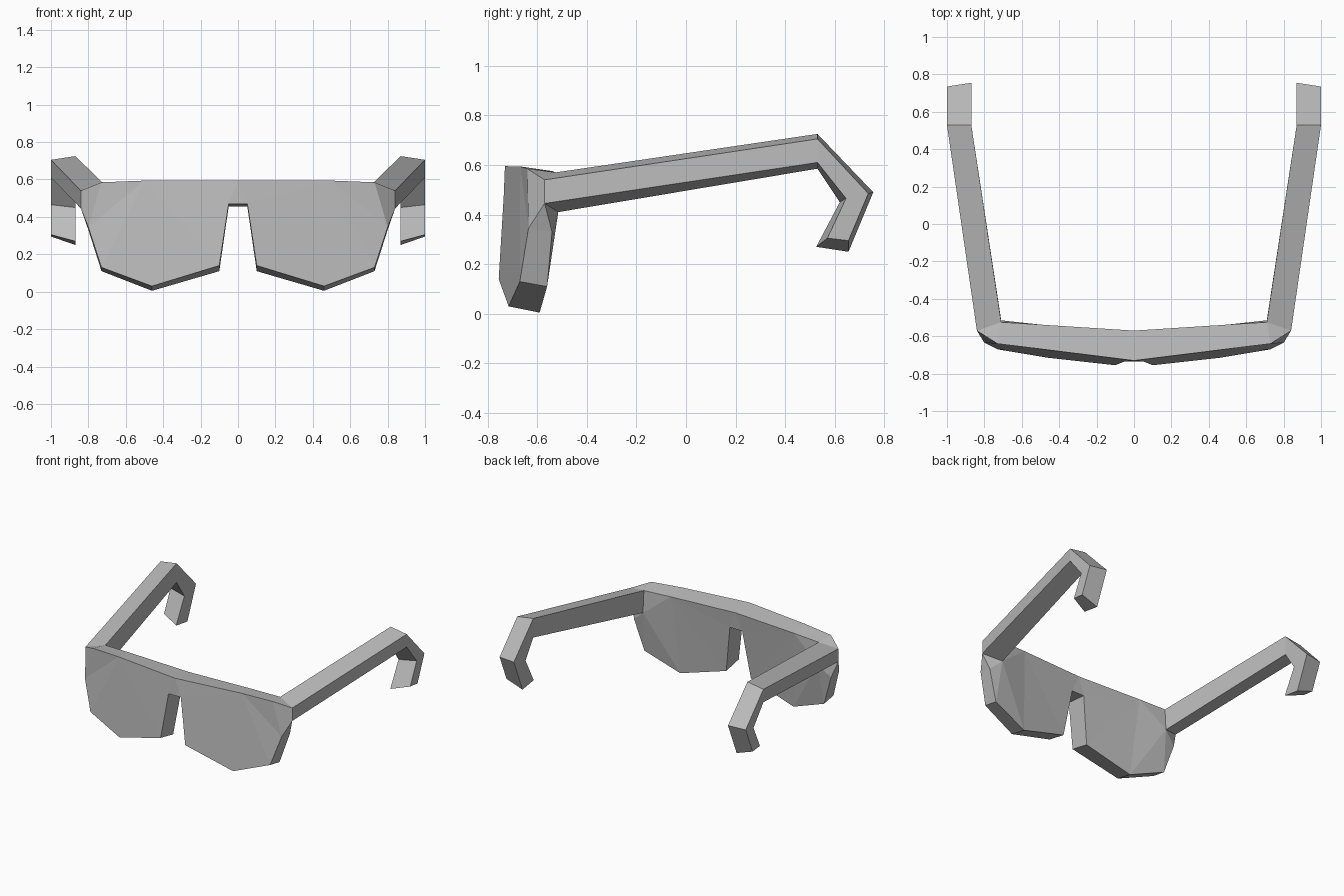
import bpy
import bmesh
from mathutils import Vector

default_cube = bpy.data.objects.get("Cube")
if default_cube:
    bpy.data.objects.remove(default_cube, do_unlink=True)

# One plain grey for everything
grey = bpy.data.materials.new("plain grey")
grey.use_nodes = True
colour = (0.5, 0.5, 0.5, 1.0)
grey.diffuse_color = colour
grey.node_tree.nodes["Principled BSDF"].inputs["Base Color"].default_value = colour


def finish(name, mesh_builder, mirrored):
    """Turn a bmesh into a flat shaded object, optionally mirrored over x."""
    bmesh.ops.recalc_face_normals(mesh_builder, faces=mesh_builder.faces)
    large = [face for face in mesh_builder.faces if len(face.verts) > 4]
    bmesh.ops.triangulate(mesh_builder, faces=large)
    mesh = bpy.data.meshes.new(name)
    mesh_builder.to_mesh(mesh)
    mesh_builder.free()
    mesh.materials.append(grey)
    part = bpy.data.objects.new(name, mesh)
    bpy.context.collection.objects.link(part)
    if mirrored:
        mirror = part.modifiers.new("Mirror", "MIRROR")
        mirror.use_axis[0] = True
        mirror.use_clip = True
        mirror.merge_threshold = 0.001
    return part


# Hinge cross-section, shared by the front frame and the arms:
# outer top, inner top, inner bottom, outer bottom
hinge = [(0.84, -0.57, 0.54), (0.71, -0.525, 0.57),
         (0.71, -0.515, 0.41), (0.84, -0.57, 0.445)]


def build_front_frame():
    # Half outline as (front point, back point) pairs, from the top centre
    # round the lens to the nose notch
    outline = [
        ((0, -0.73, 0.595), (0, -0.57, 0.58)),
        ((0.5, -0.668, 0.594), (0.5, -0.538, 0.575)),
        ((0.73, -0.64, 0.585), hinge[1]),
        ((0.8, -0.635, 0.345), (0.8, -0.54, 0.33)),
        ((0.73, -0.67, 0.13), (0.73, -0.56, 0.11)),
        ((0.46, -0.715, 0.03), (0.46, -0.59, 0.005)),
        ((0.1, -0.755, 0.14), (0.1, -0.61, 0.11)),
        ((0.05, -0.735, 0.47), (0.05, -0.58, 0.455)),
        ((0, -0.735, 0.47), (0, -0.58, 0.455)),
    ]
    bm = bmesh.new()
    front = [bm.verts.new(pair[0]) for pair in outline]
    back = [bm.verts.new(pair[1]) for pair in outline]
    outer_top = bm.verts.new(hinge[0])
    inner_low = bm.verts.new(hinge[2])
    outer_low = bm.verts.new(hinge[3])
    corner, cheek = 2, 3

    # Lens front and back, then the rim joining them
    bm.faces.new(front)
    bm.faces.new(back[:cheek] + [inner_low] + back[cheek:])
    for i in range(len(outline) - 1):
        if i != corner:
            bm.faces.new((front[i], front[i + 1], back[i + 1], back[i]))

    # Bevelled outer corner that carries the hinge
    bm.faces.new((front[corner], outer_top, outer_low, front[cheek]))
    bm.faces.new((front[corner], back[corner], outer_top))
    bm.faces.new((outer_top, back[corner], inner_low, outer_low))
    bm.faces.new((front[cheek], outer_low, back[cheek]))
    bm.faces.new((outer_low, inner_low, back[cheek]))
    return finish("front_frame", bm, True)


def build_arm(name, side):
    outer_x, inner_x = 1.0, 0.87
    # Bend, hook elbow and hook tip as (y, z) for each corner of the section
    stations = [
        ((0.53, 0.705), (0.53, 0.725), (0.53, 0.585), (0.53, 0.61)),
        ((0.735, 0.485), (0.755, 0.49), (0.62, 0.45), (0.645, 0.465)),
        ((0.655, 0.295), (0.655, 0.25), (0.525, 0.27), (0.57, 0.305)),
    ]
    sections = [hinge]
    for station in stations:
        xs = (outer_x, inner_x, inner_x, outer_x)
        sections.append([(x, y, z) for x, (y, z) in zip(xs, station)])

    # Loft through the sections and cap both ends
    bm = bmesh.new()
    rings = [[bm.verts.new(Vector((side * x, y, z))) for x, y, z in section]
             for section in sections]
    for ring, following in zip(rings, rings[1:]):
        for i in range(len(ring)):
            j = (i + 1) % len(ring)
            bm.faces.new((ring[i], ring[j], following[j], following[i]))
    bm.faces.new(rings[0])
    bm.faces.new(rings[-1])
    return finish(name, bm, False)


build_front_frame()
build_arm("left_arm", 1)
build_arm("right_arm", -1)
